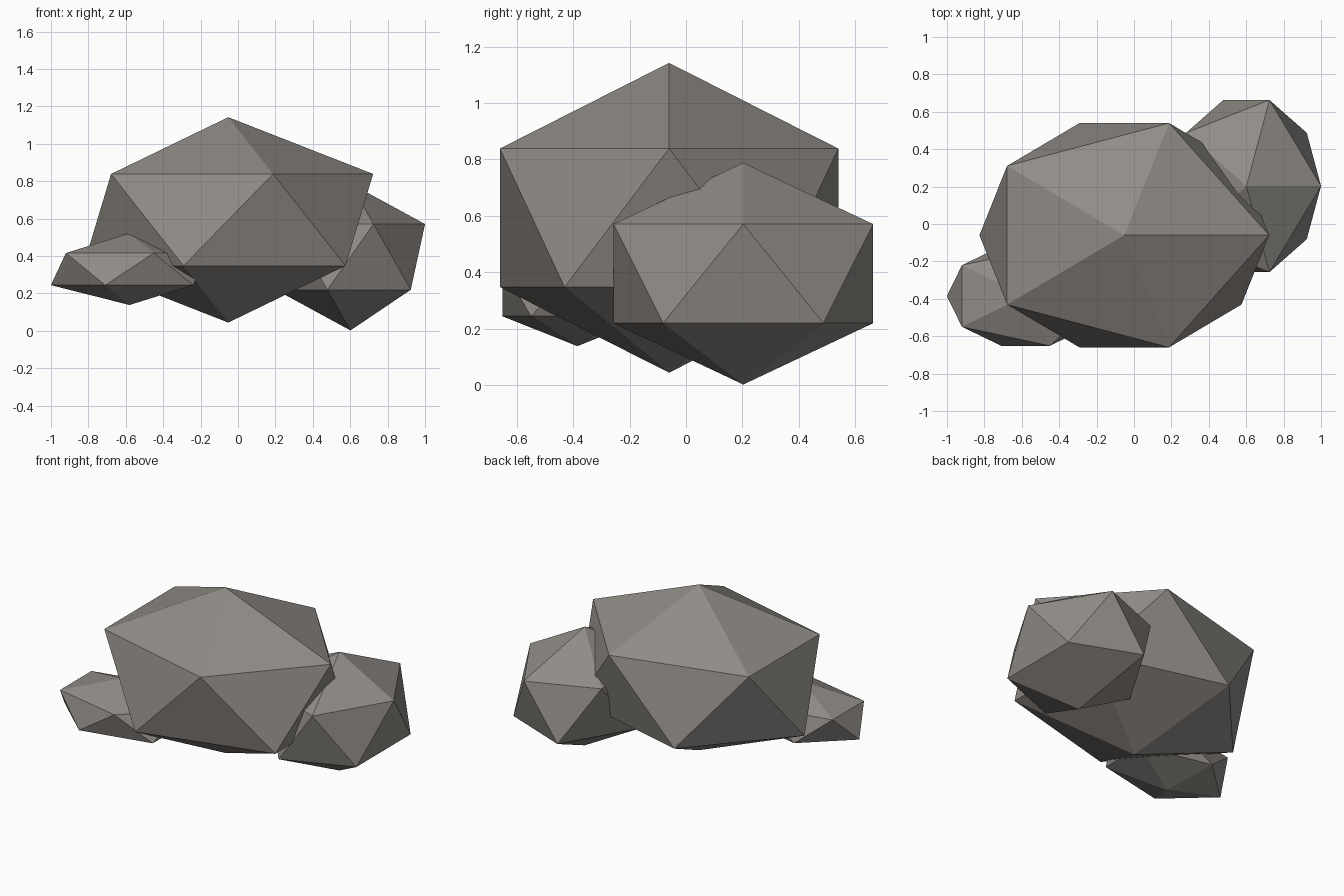
import bpy

# Remove the default cube
cube = bpy.data.objects.get("Cube")
if cube:
    bpy.data.objects.remove(cube, do_unlink=True)

# Single stone colour
stone = bpy.data.materials.new("warm_grey_stone")
stone.use_nodes = True
colour = (0.28, 0.26, 0.24, 1.0)
stone.diffuse_color = colour
stone.node_tree.nodes["Principled BSDF"].inputs["Base Color"].default_value = colour


def add_rock(name, centre, radii):
    """Faceted boulder: a stretched icosahedron with flat faces."""
    bpy.ops.mesh.primitive_ico_sphere_add(subdivisions=1, radius=1, location=centre)
    rock = bpy.context.object
    rock.name = name
    rock.scale = radii
    bpy.ops.object.transform_apply(location=False, rotation=False, scale=True)
    bpy.ops.object.shade_flat()
    rock.data.materials.append(stone)
    return rock


# Large central boulder, medium one at the back left, low one at the front right
add_rock("large_boulder", (-0.052, -0.06, 0.593), (0.866, 0.705, 0.549))
add_rock("medium_boulder", (0.601, 0.203, 0.395), (0.446, 0.541, 0.393))
add_rock("small_boulder", (-0.58, -0.385, 0.33), (0.47, 0.313, 0.192))
